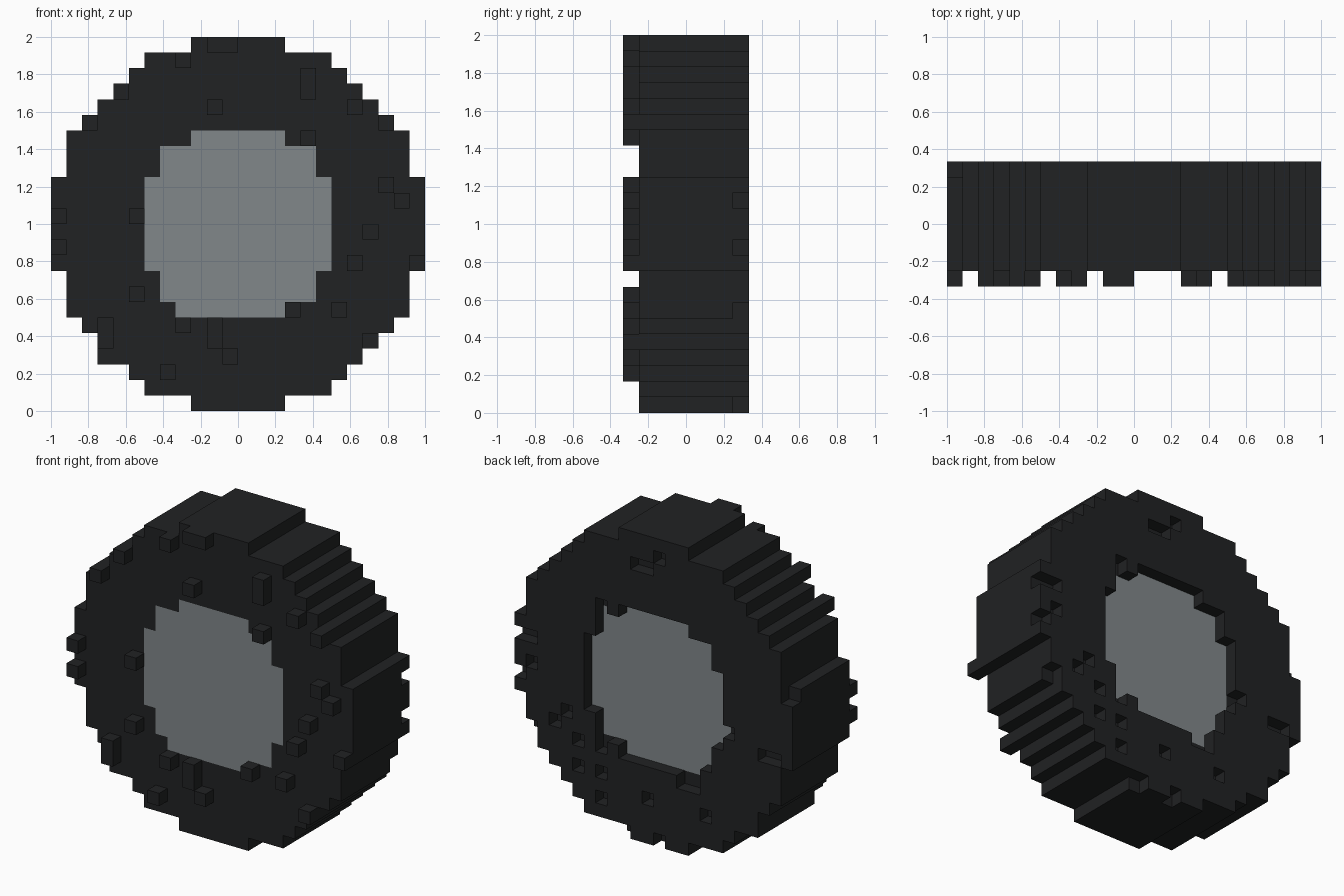
import bpy, bmesh
from mathutils import Vector

if "Cube" in bpy.data.objects:
    bpy.data.objects.remove(bpy.data.objects["Cube"])

S = 1 / 12  # edge length of one block

# Half-widths in blocks of each row, from bottom to top
TYRE_ROWS = [3, 6, 7, 8, 9, 10] + [11] * 3 + [12] * 6 + [11] * 3 + [10, 9, 8, 7, 6, 3]
HUB_ROWS = [0] * 6 + [3, 5, 5] + [6] * 6 + [5, 5, 3] + [0] * 6

# Rubber studs raised on the front, as (column, row)
STUDS = [(10, 23), (11, 23), (8, 22), (4, 20), (2, 18), (10, 19), (16, 20), (16, 21),
         (19, 19), (21, 18), (16, 17), (21, 14), (22, 13), (20, 11), (19, 9), (23, 9),
         (0, 12), (0, 10), (5, 12), (5, 7), (3, 4), (3, 5), (8, 5), (10, 4), (10, 5),
         (11, 3), (7, 2), (15, 6), (18, 6), (20, 4)]

# Worn pits missing from the back, as (column, row)
PITS = [(13, 21), (12, 21), (11, 22), (22, 13), (23, 13), (22, 11), (23, 10), (20, 7),
        (19, 8), (18, 6), (22, 6), (18, 4), (16, 6), (16, 4), (16, 2), (12, 3), (7, 3),
        (14, 0), (11, 0), (1, 9), (2, 9), (0, 14), (5, 10), (16, 17), (8, 5), (9, 5)]


def disc(rows):
    return {(i, j) for j, w in enumerate(rows) for i in range(12 - w, 12 + w)}


def block_mesh(name, cells, solid, color):
    """Skin a set of blocks, leaving out faces buried inside the solid."""
    bm = bmesh.new()
    for c in cells:
        for axis in range(3):
            for d in (-1, 1):
                n = list(c)
                n[axis] += d
                if tuple(n) in solid:
                    continue
                quad = []
                for a, b in ((0, 0), (1, 0), (1, 1), (0, 1))[::d]:
                    p = Vector(c)
                    p[axis] += d > 0
                    p[(axis + 1) % 3] += a
                    p[(axis + 2) % 3] += b
                    quad.append(bm.verts.new(((p.x - 12) * S, (p.y - 4) * S, p.z * S)))
                bm.faces.new(quad)
    bmesh.ops.remove_doubles(bm, verts=bm.verts, dist=S / 100)
    mesh = bpy.data.meshes.new(name)
    bm.to_mesh(mesh)
    bm.free()
    mat = bpy.data.materials.new(name + "_material")
    mat.diffuse_color = color
    mat.use_nodes = True
    mat.node_tree.nodes["Principled BSDF"].inputs["Base Color"].default_value = mat.diffuse_color
    mesh.materials.append(mat)
    bpy.context.collection.objects.link(bpy.data.objects.new(name, mesh))


# Hub disc, flush at the front and one block recessed at the back
hub_face = disc(HUB_ROWS) | {(8, 6)}
hub = {(i, y, j) for i, j in hub_face for y in range(1, 7)}

# Tyre ring with front studs and back pits
tyre_face = (disc(TYRE_ROWS) | {(3, 3)}) - hub_face
tyre = {(i, y, j) for i, j in tyre_face for y in range(1, 8)}
tyre |= {(i, 0, j) for i, j in STUDS}
tyre -= {(i, 7, j) for i, j in PITS}

block_mesh("tyre", tyre, tyre | hub, (0.015, 0.016, 0.017, 1))
block_mesh("hub", hub, tyre | hub, (0.22, 0.245, 0.255, 1))
